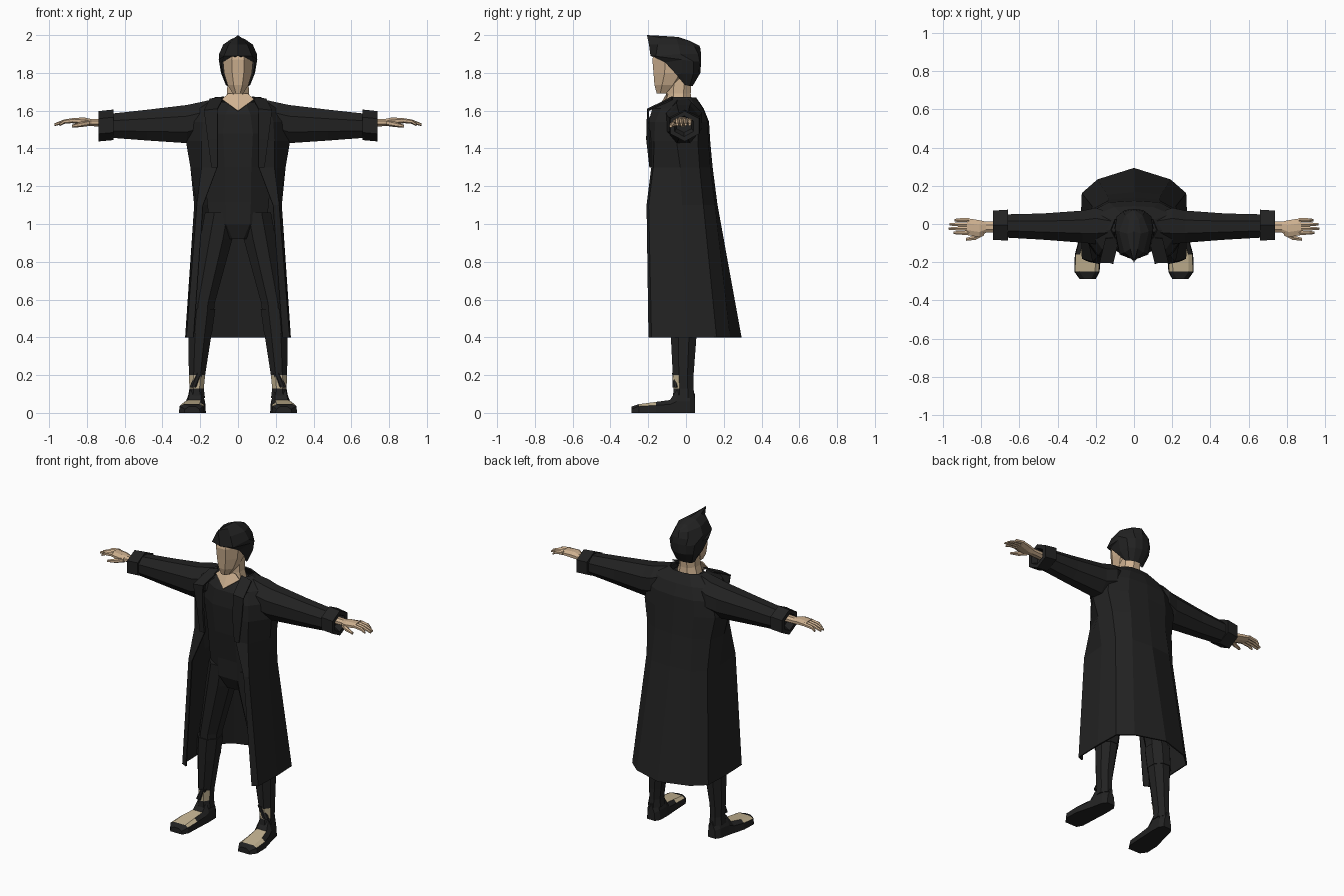
import bpy, bmesh, math


def material(name, rgb):
    m = bpy.data.materials.new(name)
    m.diffuse_color = (*rgb, 1)
    return m


BLACK = material("black_cloth", (0.016, 0.016, 0.016))
SKIN = material("skin", (0.62, 0.44, 0.28))
TAN = material("shoe_tan", (0.56, 0.46, 0.29))


def loft(name, rings, mats, closed=True, mirror=False, thick=0, rule=None):
    """Skin a list of equal-length point rings; rule(face) picks the material index."""
    bm = bmesh.new()
    rows = [[bm.verts.new(p) for p in r] for r in rings]
    n = len(rows[0])
    for a, b in zip(rows, rows[1:]):
        for i in range(n if closed else n - 1):
            j = (i + 1) % n
            bm.faces.new((a[i], a[j], b[j], b[i]))
    if closed:
        bm.faces.new(rows[0][::-1])
        bm.faces.new(rows[-1])
    bmesh.ops.remove_doubles(bm, verts=bm.verts[:], dist=0.0005)
    bmesh.ops.recalc_face_normals(bm, faces=bm.faces[:])
    bm.normal_update()
    if rule:
        for f in bm.faces:
            f.material_index = rule(f)
    me = bpy.data.meshes.new(name)
    bm.to_mesh(me)
    bm.free()
    for m in mats:
        me.materials.append(m)
    ob = bpy.data.objects.new(name, me)
    bpy.context.collection.objects.link(ob)
    if mirror:
        ob.modifiers.new("mirror", 'MIRROR')
    if thick:
        sol = ob.modifiers.new("thickness", 'SOLIDIFY')
        sol.thickness = thick
        sol.offset = 0
    return ob


def flat_ring(x, z, rx, y0, y1, n=8):
    """Horizontal ring centred on x, spanning y0..y1."""
    cy, ry = (y0 + y1) / 2, (y1 - y0) / 2
    k = 1 / math.cos(math.pi / n)
    return [(x + rx * k * math.cos((i + .5) * math.tau / n),
             cy + ry * k * math.sin((i + .5) * math.tau / n), z) for i in range(n)]


def arm_ring(x, y0, y1, z0, z1, n=8):
    """Ring across the arm direction, spanning y0..y1 and z0..z1."""
    k = 1 / math.cos(math.pi / n)
    return [(x, (y0 + y1) / 2 + (y1 - y0) / 2 * k * math.cos((i + .5) * math.tau / n),
             (z0 + z1) / 2 + (z1 - z0) / 2 * k * math.sin((i + .5) * math.tau / n))
            for i in range(n)]


# Long open coat, half section from front edge to back centre
coat = [
    (0.40, [(.235, -.195), (.27, -.18), (.276, 0), (.27, .16), (.19, .23), (0, .29)]),
    (1.10, [(.185, -.205), (.215, -.195), (.228, -.02), (.215, .09), (.14, .15), (0, .163)]),
    (1.30, [(.11, -.18), (.19, -.17), (.248, -.03), (.225, .07), (.13, .125), (0, .137)]),
    (1.44, [(.11, -.195), (.19, -.165), (.272, -.05), (.25, .06), (.14, .115), (0, .124)]),
    (1.54, [(.11, -.195), (.185, -.16), (.26, -.06), (.23, .06), (.13, .11), (0, .118)]),
    (1.61, [(.11, -.175), (.165, -.13), (.22, -.05), (.19, .05), (.1, .085), (0, .09)]),
    (1.668, [(.085, -.085), (.1, -.07), (.12, -.03), (.1, .02), (.06, .045), (0, .05)]),
]
loft("coat", [[(x, y, z) for x, y in r] for z, r in coat], [BLACK],
     closed=False, mirror=True, thick=0.008)

# Folded lapels and collar flaps
loft("lapel", [
    [(.075, -.07, 1.672), (.15, -.075, 1.66)],
    [(.108, -.203, 1.608), (.18, -.2, 1.60)],
    [(.107, -.207, 1.45), (.16, -.19, 1.45)],
    [(.107, -.19, 1.30), (.14, -.188, 1.30)],
], [BLACK], closed=False, mirror=True, thick=0.008)

# Sleeves and turned cuffs
loft("sleeve", [
    arm_ring(.10, -.08, .05, 1.50, 1.667), arm_ring(.20, -.105, .085, 1.45, 1.645),
    arm_ring(.27, -.098, .07, 1.428, 1.63), arm_ring(.48, -.082, .055, 1.442, 1.605),
    arm_ring(.69, -.07, .05, 1.458, 1.582),
], [BLACK], mirror=True)
loft("cuff", [
    arm_ring(.665, -.07, .055, 1.47, 1.575, 6), arm_ring(.66, -.087, .075, 1.455, 1.595, 6),
    arm_ring(.738, -.083, .07, 1.448, 1.587, 6), arm_ring(.738, -.06, .04, 1.47, 1.565, 6),
    arm_ring(.70, -.05, .03, 1.49, 1.56, 6),
], [BLACK], mirror=True)

# Hands with four fingers and a thumb
loft("palm", [
    arm_ring(.70, -.045, .012, 1.515, 1.558), arm_ring(.775, -.045, .012, 1.518, 1.555),
    arm_ring(.81, -.068, .02, 1.522, 1.563), arm_ring(.875, -.058, .03, 1.533, 1.562),
], [SKIN], mirror=True)
for i, (y, tip) in enumerate([(-.046, .945), (-.024, .972), (-.002, .968), (.02, .94)]):
    loft(f"finger_{i + 1}", [
        arm_ring(.865, y - .011, y + .011, 1.537, 1.56, 6),
        arm_ring(.92, y - .010, y + .010, 1.532, 1.552, 6),
        arm_ring(tip, y - .006, y + .006, 1.520, 1.532, 6),
    ], [SKIN], mirror=True)
loft("thumb", [
    arm_ring(.785, -.06, -.03, 1.522, 1.55, 6), arm_ring(.83, -.083, -.058, 1.515, 1.54, 6),
    arm_ring(.88, -.088, -.073, 1.511, 1.524, 6),
], [SKIN], mirror=True)

# Shirt body under the coat
loft("shirt", [
    flat_ring(0, .92, .07, -.07, .05), flat_ring(0, 1.0, .15, -.105, .08),
    flat_ring(0, 1.12, .165, -.11, .075), flat_ring(0, 1.30, .17, -.135, .08),
    flat_ring(0, 1.48, .19, -.15, .08), flat_ring(0, 1.58, .16, -.142, .06),
    flat_ring(0, 1.645, .09, -.105, .03),
], [BLACK])

# Skin plate at the V neckline, then the neck
loft("neckline", [
    [(0, -.152, 1.598), (0, -.100, 1.69)],
    [(.085, -.104, 1.66), (.05, -.098, 1.69)],
], [SKIN], closed=False, mirror=True, thick=0.006)
loft("neck", [
    flat_ring(0, 1.63, .075, -.11, .03), flat_ring(0, 1.69, .058, -.105, .025),
    flat_ring(0, 1.78, .055, -.10, .03),
], [SKIN])

# Head
loft("head", [
    flat_ring(0, 1.692, .028, -.155, -.09), flat_ring(0, 1.735, .055, -.167, -.03),
    flat_ring(0, 1.80, .074, -.172, .03), flat_ring(0, 1.87, .08, -.178, .05),
    flat_ring(0, 1.925, .065, -.165, .04),
], [SKIN])

# Hair cap rising to a forward point, half rows from front to back
loft("hair", [
    [(.06, -.01, 1.74), (.064, 0, 1.735), (.055, .02, 1.73), (.03, .03, 1.73), (0, .035, 1.73)],
    [(.082, -.05, 1.79), (.09, -.02, 1.80), (.08, .04, 1.80), (.045, .067, 1.80), (0, .076, 1.80)],
    [(.088, -.11, 1.855), (.102, -.02, 1.87), (.09, .04, 1.86), (.05, .072, 1.86), (0, .08, 1.86)],
    [(0, -.188, 1.89), (.075, -.16, 1.888), (.1, -.03, 1.90), (.058, .065, 1.90), (0, .08, 1.90)],
    [(0, -.196, 1.95), (.05, -.15, 1.95), (.078, -.04, 1.95), (.045, .045, 1.94), (0, .075, 1.935)],
    [(0, -.207, 2.0), (.02, -.13, 1.985), (.035, -.05, 1.98), (.025, .02, 1.965), (0, .07, 1.945)],
    [(0, -.207, 2.0), (0, -.13, 1.996), (0, -.04, 1.99), (0, .02, 1.97), (0, .07, 1.945)],
], [BLACK], closed=False, mirror=True)


# Trouser legs with a bare strip at the front of the ankle
def ankle(f):
    c = f.calc_center_median()
    return 1 if .13 < c.z < .2 and f.normal.y < -.5 else 0


loft("leg", [
    flat_ring(.09, 1.06, .085, -.10, .08), flat_ring(.115, .92, .085, -.095, .085),
    flat_ring(.185, .58, .062, -.085, .06), flat_ring(.203, .40, .06, -.08, .055),
    flat_ring(.217, .20, .043, -.07, .04), flat_ring(.219, .13, .038, -.065, .04),
    flat_ring(.22, .08, .045, -.07, .045),
], [BLACK, TAN], mirror=True, rule=ankle)

# Knee bands and ankle straps
loft("knee_band", [
    flat_ring(.19, .55, .07, -.09, .065), flat_ring(.203, .42, .065, -.085, .06),
], [BLACK], mirror=True)
loft("ankle_strap", [
    flat_ring(.205, .21, .02, -.073, -.04), flat_ring(.237, .135, .02, -.071, -.04),
], [BLACK], mirror=True)


# Shoes: sections from heel to toe (y, inner, outer, side height, top height)
def vamp(f):
    c = f.calc_center_median()
    return 1 if f.normal.z > .75 and -.26 < c.y < -.06 else 0


shoe = [(.048, .19, .245, .05, .10), (.02, .172, .265, .06, .125), (-.05, .17, .28, .06, .12),
        (-.085, .172, .29, .045, .068), (-.16, .176, .31, .04, .058),
        (-.25, .18, .313, .035, .046), (-.288, .20, .285, .02, .034)]
loft("shoe", [[(a, y, 0), (b, y, 0), (b - .004, y, h), (b - .026, y, t),
               (a + .024, y, t), (a + .004, y, h)] for y, a, b, h, t in shoe],
     [BLACK, TAN], mirror=True, rule=vamp)
